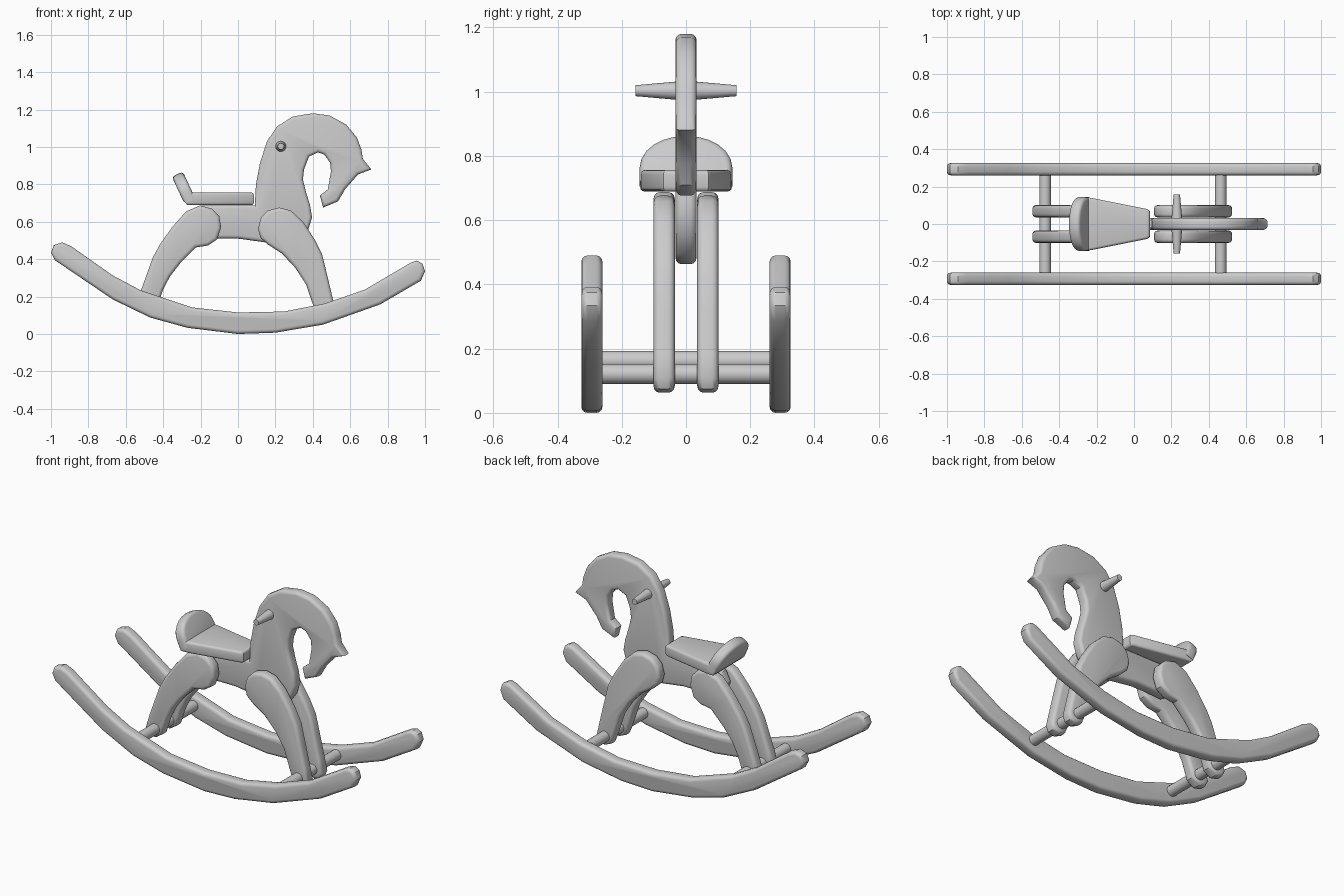
import bpy, bmesh, math
from mathutils import Vector

X, Y, Z = Vector((1, 0, 0)), Vector((0, 1, 0)), Vector((0, 0, 1))


def finish(bm, name):
    bmesh.ops.recalc_face_normals(bm, faces=bm.faces)
    mesh = bpy.data.meshes.new(name)
    bm.to_mesh(mesh)
    bm.free()
    obj = bpy.data.objects.new(name, mesh)
    bpy.context.collection.objects.link(obj)
    return obj


def board(name, pts, thick, origin=(0, 0, 0), u=X, v=Z, round_edge=0.019):
    """Board cut from a profile in the u-v plane, with rounded rims on both faces."""
    bm = bmesh.new()
    w, o = u.cross(v), Vector(origin)
    rings = [[bm.verts.new(o + u * a + v * b + w * s * thick / 2) for a, b in pts]
             for s in (-1, 1)]
    n = len(pts)
    caps = [bm.faces.new(rings[0]), bm.faces.new(rings[1])]
    for i in range(n):
        j = (i + 1) % n
        bm.faces.new((rings[0][i], rings[0][j], rings[1][j], rings[1][i]))
    bmesh.ops.recalc_face_normals(bm, faces=bm.faces)
    rim = list({e for f in caps for e in f.edges})
    bmesh.ops.bevel(bm, geom=rim, offset=round_edge, segments=3, profile=0.5,
                    affect='EDGES', clamp_overlap=False)
    return finish(bm, name)


def rod(name, x, z, y0, y1, r0, r1):
    """Round rod along y, optionally tapered."""
    bm = bmesh.new()
    rings = []
    for y, r in ((y0, r0), (y1, r1)):
        rings.append([bm.verts.new((x + r * math.cos(a), y, z + r * math.sin(a)))
                      for a in (2 * math.pi * i / 20 for i in range(20))])
    for i in range(20):
        j = (i + 1) % 20
        bm.faces.new((rings[0][i], rings[0][j], rings[1][j], rings[1][i]))
    bm.faces.new(rings[0])
    bm.faces.new(rings[1])
    return finish(bm, name)


rocker = [(-0.94, 0.49), (-0.89, 0.468), (-0.67, 0.313), (-0.52, 0.233), (-0.246, 0.142),
          (0, 0.115), (0.246, 0.12), (0.465, 0.163), (0.68, 0.238), (0.925, 0.382),
          (0.957, 0.392), (0.987, 0.375), (1.0, 0.335), (0.978, 0.285), (0.76, 0.158),
          (0.455, 0.05), (0.2, 0.007), (0, 0.0), (-0.27, 0.033), (-0.47, 0.088),
          (-0.67, 0.185), (-0.98, 0.395), (-1.0, 0.435), (-0.985, 0.475)]

rear_leg = [(-0.52, 0.23), (-0.455, 0.41), (-0.417, 0.48), (-0.353, 0.57), (-0.278, 0.655),
            (-0.203, 0.687), (-0.139, 0.67), (-0.10, 0.63), (-0.09, 0.57), (-0.112, 0.505),
            (-0.16, 0.473), (-0.225, 0.463), (-0.31, 0.377), (-0.364, 0.307), (-0.40, 0.238),
            (-0.417, 0.19), (-0.435, 0.135), (-0.48, 0.105), (-0.525, 0.115), (-0.543, 0.15)]

front_leg = [(0.107, 0.564), (0.123, 0.623), (0.16, 0.66), (0.22, 0.676), (0.283, 0.66),
             (0.348, 0.60), (0.41, 0.505), (0.45, 0.425), (0.476, 0.318), (0.508, 0.184),
             (0.525, 0.11), (0.51, 0.075), (0.47, 0.063), (0.43, 0.08), (0.415, 0.115),
             (0.40, 0.158), (0.364, 0.265), (0.305, 0.355), (0.235, 0.43), (0.16, 0.478),
             (0.12, 0.515)]

body = [(0.09, 0.688), (0.096, 0.80), (0.118, 0.917), (0.155, 1.03), (0.209, 1.11),
        (0.294, 1.163), (0.40, 1.18), (0.49, 1.168), (0.578, 1.12), (0.636, 1.05),
        (0.66, 0.985), (0.668, 0.935), (0.713, 0.88), (0.642, 0.853), (0.572, 0.773),
        (0.535, 0.709), (0.455, 0.676), (0.438, 0.74), (0.48, 0.773), (0.497, 0.87),
        (0.492, 0.917), (0.46, 0.96), (0.428, 0.971), (0.38, 0.949), (0.353, 0.88),
        (0.347, 0.826), (0.364, 0.757), (0.385, 0.69), (0.396, 0.623), (0.375, 0.555),
        (0.33, 0.49), (0.26, 0.463), (0.145, 0.49), (0, 0.51), (-0.107, 0.51),
        (-0.2, 0.505), (-0.26, 0.54), (-0.28, 0.60), (-0.25, 0.66), (-0.19, 0.688)]

# Body with neck and head
board("body_and_head", body, 0.066)

# Rockers, legs and handles on both sides
for side, s in (("right", -1), ("left", 1)):
    board("rocker_" + side, rocker, 0.066, (0, 0.293 * s, 0))
    board("rear_leg_" + side, rear_leg, 0.066, (0, 0.068 * s, 0))
    board("front_leg_" + side, front_leg, 0.066, (0, 0.068 * s, 0))
    rod("handle_" + side, 0.229, 1.003, 0, 0.157 * s, 0.031, 0.017)

# Crossbars between the rockers
rod("rear_crossbar", -0.475, 0.162, -0.27, 0.27, 0.031, 0.031)
rod("front_crossbar", 0.463, 0.121, -0.27, 0.27, 0.031, 0.031)

# Seat: tapered board
seat = [(-0.28, -0.143), (-0.23, -0.14), (0.07, -0.08), (0.085, -0.07),
        (0.085, 0.07), (0.07, 0.08), (-0.23, 0.14), (-0.28, 0.143)]
board("seat", seat, 0.067, (0, 0, 0.7225), X, Y, 0.014)

# Backrest: leaning board with a domed top
lean = math.radians(25)
dome = [(0.144 * math.cos(a), 0.055 + 0.105 * math.sin(a))
        for a in (math.pi * i / 12 for i in range(13))]
board("backrest", [(0.144, 0)] + dome + [(-0.144, 0)], 0.065, (-0.257, 0, 0.71),
      Y, Vector((-math.sin(lean), 0, math.cos(lean))))

# Smooth shading that keeps hard corners
bpy.ops.object.select_all(action='SELECT')
bpy.context.view_layer.objects.active = bpy.data.objects["seat"]
bpy.ops.object.shade_smooth_by_angle(angle=math.radians(35))
